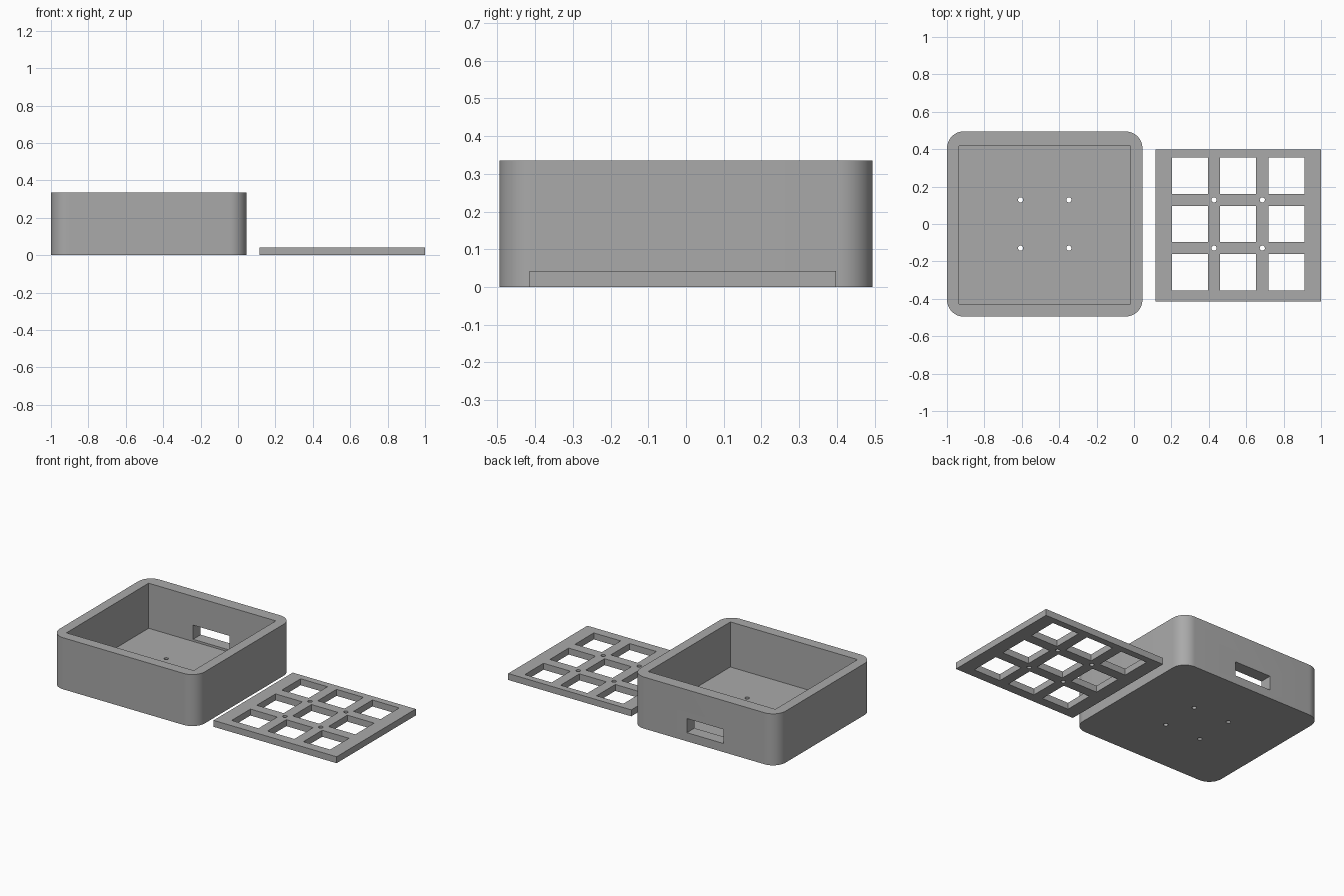
import bpy
from mathutils import Matrix, Vector

if "Cube" in bpy.data.objects:
    bpy.data.objects.remove(bpy.data.objects["Cube"], do_unlink=True)

grey = bpy.data.materials.new("matte_grey")
grey.use_nodes = True
GREY = (0.4, 0.4, 0.4, 1)
grey.diffuse_color = GREY
grey.node_tree.nodes["Principled BSDF"].inputs["Base Color"].default_value = GREY


def block(name, low, high):
    """Box between two opposite corners."""
    low, high = Vector(low), Vector(high)
    bpy.ops.mesh.primitive_cube_add(size=1)
    ob = bpy.context.object
    ob.name = name
    ob.data.transform(Matrix.Translation((low + high) / 2) @ Matrix.Diagonal((high - low).to_4d()))
    ob.data.materials.append(grey)
    return ob


def apply(ob, mod):
    bpy.context.view_layer.objects.active = ob
    bpy.ops.object.modifier_apply(modifier=mod.name)


def cut(ob, cutter):
    mod = ob.modifiers.new("cut", "BOOLEAN")
    mod.operation = "DIFFERENCE"
    mod.solver = "EXACT"
    mod.object = cutter
    apply(ob, mod)
    bpy.data.objects.remove(cutter, do_unlink=True)


def screw_holes(ob, cx):
    for sx in (-1, 1):
        for sy in (-1, 1):
            bpy.ops.mesh.primitive_cylinder_add(
                vertices=24, radius=0.0138, depth=0.4,
                location=(cx + sx * PITCH / 2, sy * PITCH / 2, 0))
            cut(ob, bpy.context.object)


PITCH = 0.258
CASE_X = -0.4775
PLATE_X = 0.557

# Open case with rounded upright corners
case = block("case", (-1, -0.495, 0), (0.045, 0.495, 0.335))
weights = case.data.attributes.new("bevel_weight_edge", "FLOAT", "EDGE")
for edge in case.data.edges:
    a, b = (case.data.vertices[i].co for i in edge.vertices)
    weights.data[edge.index].value = float(abs(a.z - b.z) > 0.1)
bevel = case.modifiers.new("corners", "BEVEL")
bevel.limit_method = "WEIGHT"
bevel.width = 0.09
bevel.segments = 12
apply(case, bevel)

# Cavity, cable slot through the back wall, floor screw holes
cut(case, block("cavity", (-0.935, -0.427, 0.042), (-0.02, 0.417, 0.5)))
cut(case, block("cable_slot", (-0.615, 0.35, 0.056), (-0.353, 0.6, 0.148)))
screw_holes(case, CASE_X)

# Key plate with a three by three grid of square openings
plate = block("key_plate", (0.115, -0.415, 0), (1, 0.398, 0.042))
HALF = 0.0965
for i in (-1, 0, 1):
    for j in (-1, 0, 1):
        x, y = PLATE_X + i * PITCH, j * PITCH
        cut(plate, block("opening", (x - HALF, y - HALF, -0.1), (x + HALF, y + HALF, 0.1)))
screw_holes(plate, PLATE_X)

# Smooth the rounded corners and hole walls, keep hard edges
for ob in (case, plate):
    bpy.ops.object.select_all(action="DESELECT")
    ob.select_set(True)
    bpy.context.view_layer.objects.active = ob
    bpy.ops.object.shade_smooth_by_angle(angle=0.6)
